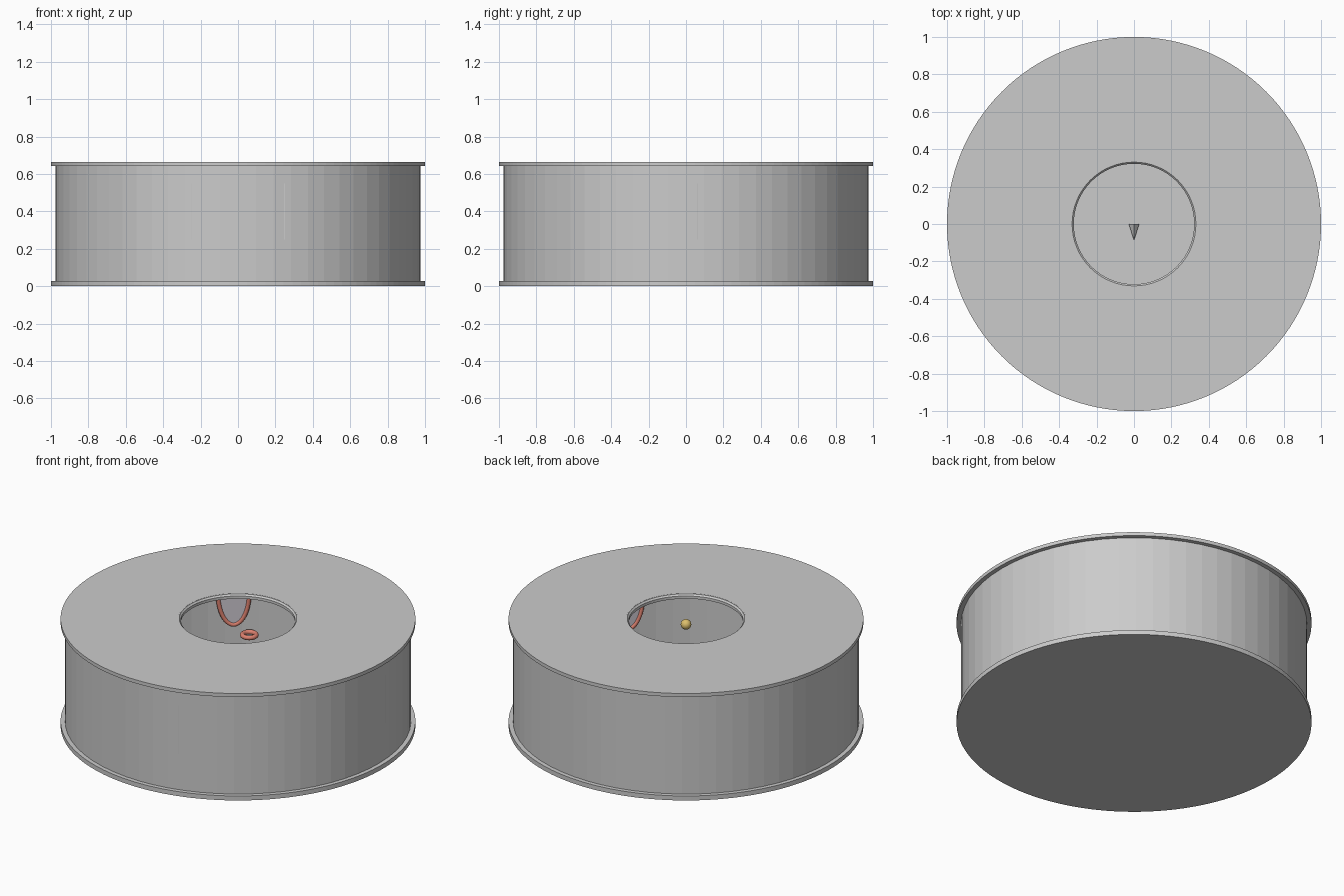
import bpy, bmesh, math
from mathutils import Matrix, Vector

if "Cube" in bpy.data.objects:
    bpy.data.objects.remove(bpy.data.objects["Cube"])


def paint(name, color):
    m = bpy.data.materials.new(name)
    m.diffuse_color = (*color, 1)
    m.use_nodes = True
    m.node_tree.nodes["Principled BSDF"].inputs["Base Color"].default_value = m.diffuse_color
    return m


CORAL = paint("coral", (0.72, 0.22, 0.16))
PALE = paint("pale_glass", (0.62, 0.58, 0.64))
GOLD = paint("brass", (0.72, 0.52, 0.15))
WHITE = paint("white_floor", (0.98, 0.98, 0.98))


def finish(name, bm, mat=None, smooth=False):
    me = bpy.data.meshes.new(name)
    bm.to_mesh(me)
    bm.free()
    ob = bpy.data.objects.new(name, me)
    bpy.context.collection.objects.link(ob)
    if mat:
        me.materials.append(mat)
    for p in me.polygons:
        p.use_smooth = smooth
    return ob


def revolve(name, profile, segs, closed=True, mat=None):
    bm = bmesh.new()
    rings = [[bm.verts.new((r * math.cos(2 * math.pi * i / segs),
                            r * math.sin(2 * math.pi * i / segs), z))
              for i in range(segs)] for r, z in profile]
    n = len(rings)
    for k in range(n if closed else n - 1):
        a, b = rings[k], rings[(k + 1) % n]
        for i in range(segs):
            j = (i + 1) % segs
            bm.faces.new((a[i], a[j], b[j], b[i]))
    return finish(name, bm, mat)


def disc(name, radius, depth, z, segs, mat=None):
    bm = bmesh.new()
    bmesh.ops.create_cone(bm, cap_ends=True, segments=segs, radius1=radius,
                          radius2=radius, depth=depth,
                          matrix=Matrix.Translation((0, 0, z)))
    return finish(name, bm, mat)


def torus(name, rx, ry, tube, matrix, mat, n=40, m=10):
    bm = bmesh.new()
    rings = []
    for i in range(n):
        t = 2 * math.pi * i / n
        c = Vector((rx * math.cos(t), ry * math.sin(t), 0))
        out = Vector((ry * math.cos(t), rx * math.sin(t), 0)).normalized()
        rings.append([bm.verts.new(matrix @ (c + out * tube * math.cos(u)
                                             + Vector((0, 0, tube * math.sin(u)))))
                      for u in [2 * math.pi * k / m for k in range(m)]])
    for i in range(n):
        a, b = rings[i], rings[(i + 1) % n]
        for k in range(m):
            l = (k + 1) % m
            bm.faces.new((a[k], b[k], b[l], a[l]))
    return finish(name, bm, mat, True)


def on_wall(deg, dist, z):
    # local x along the wall, local z pointing outward
    return (Matrix.Rotation(math.radians(deg), 4, 'Z')
            @ Matrix.Translation((dist, 0, z)))


# base slab, white floor, thin drum wall
disc("base_slab", 1.0, 0.028, 0.014, 128)
disc("floor", 0.96, 0.004, 0.03, 64, WHITE)
revolve("drum_wall", [(0.975, 0.028), (0.975, 0.645)], 64, closed=False)

# roof ring with a bevelled round opening
revolve("roof_ring", [(0.335, 0.643), (1.0, 0.643), (1.0, 0.665), (0.335, 0.665)], 128)
revolve("opening_rim", [(0.322, 0.638), (0.336, 0.638), (0.336, 0.664), (0.331, 0.664),
                        (0.322, 0.655)], 64)

# flat wall panels whose side edges just break through the wall
for i, deg in enumerate((-90, 18.5)):
    bm = bmesh.new()
    bmesh.ops.create_cube(bm, size=1, matrix=on_wall(deg, 0.934, 0.4)
                          @ Matrix.Diagonal((0.016, 0.5, 0.3, 1)))
    finish(f"wall_panel_{i}", bm)

# oval framed mirrors on the inside wall
for i, deg in enumerate((126.5, -35)):
    mat = on_wall(deg, 0.95, 0.38) @ Matrix.Rotation(math.pi / 2, 4, 'Y')
    torus(f"oval_frame_{i}", 0.195, 0.088, 0.013, mat, CORAL)
    bm = bmesh.new()
    bmesh.ops.create_cone(bm, cap_ends=True, segments=40, radius1=1, radius2=1, depth=0.008,
                          matrix=mat @ Matrix.Diagonal((0.195, 0.088, 1, 1)))
    finish(f"oval_glass_{i}", bm, PALE)

# small loose ring and ball
torus("small_ring", 0.039, 0.039, 0.014, on_wall(121, 0.91, 0.14), CORAL)
bm = bmesh.new()
bmesh.ops.create_uvsphere(bm, u_segments=20, v_segments=12, radius=0.03,
                          matrix=on_wall(-55, 0.93, 0.195))
finish("ball", bm, GOLD, True)

# pointer cone lying at the centre, tip towards the front
bm = bmesh.new()
bmesh.ops.create_cone(bm, cap_ends=True, segments=4, radius1=0.028, radius2=0, depth=0.087,
                      matrix=Matrix.Translation((0, -0.0435, 0.06))
                      @ Matrix.Rotation(math.pi / 2, 4, 'X'))
finish("pointer", bm)
